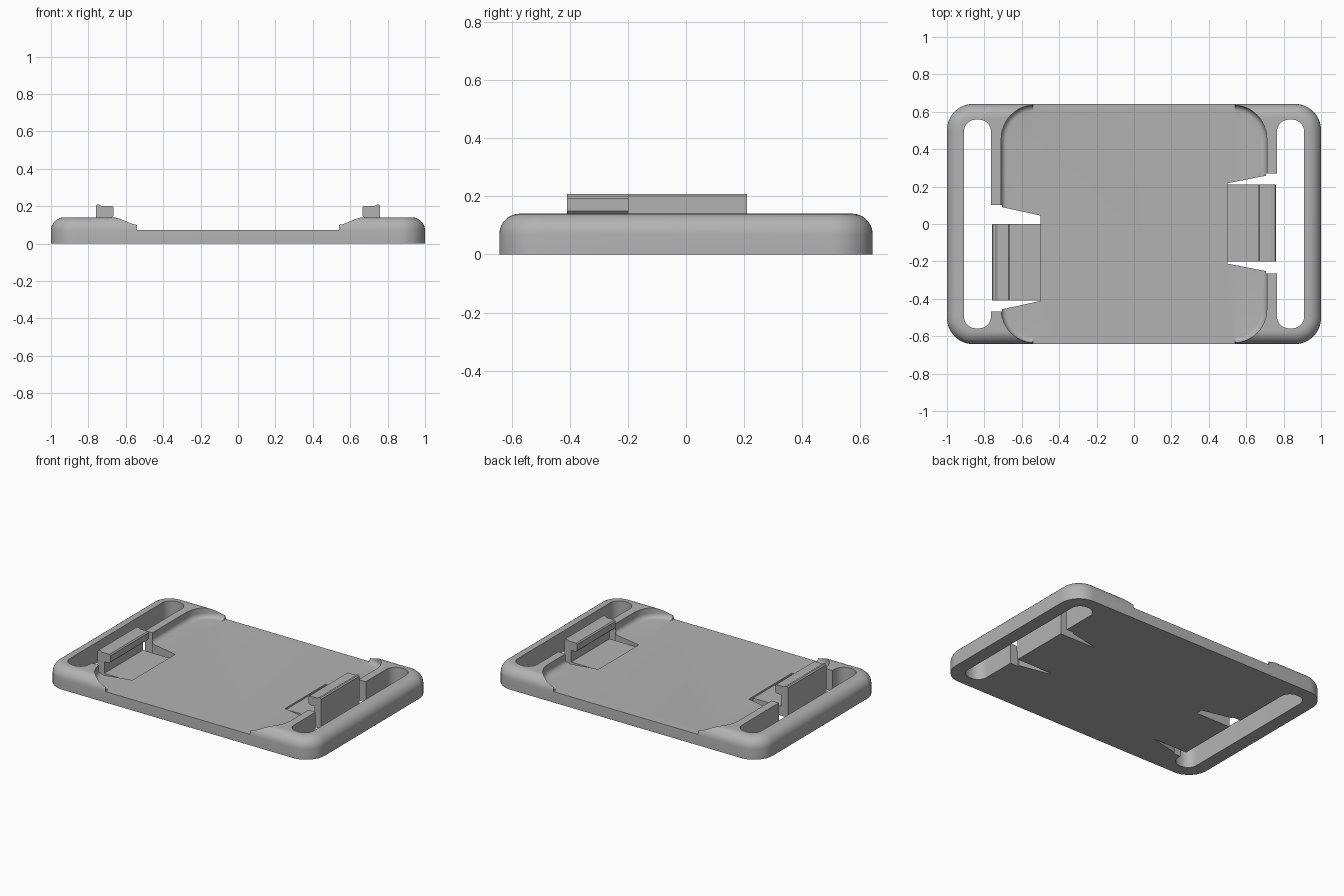
import bpy, bmesh, math

if "Cube" in bpy.data.objects:
    bpy.data.objects.remove(bpy.data.objects["Cube"], do_unlink=True)

grey = bpy.data.materials.new("plain grey")
grey.use_nodes = True
grey.diffuse_color = (0.45, 0.45, 0.45, 1)
grey.node_tree.nodes["Principled BSDF"].inputs["Base Color"].default_value = grey.diffuse_color


def loft(name, rings):
    """Closed solid through a stack of matching point rings."""
    bm = bmesh.new()
    loops = [[bm.verts.new(p) for p in ring] for ring in rings]
    n = len(loops[0])
    for a, b in zip(loops, loops[1:]):
        for i in range(n):
            j = (i + 1) % n
            bm.faces.new((a[i], a[j], b[j], b[i]))
    bm.faces.new(loops[0])
    bm.faces.new(loops[-1])
    bmesh.ops.recalc_face_normals(bm, faces=bm.faces)
    mesh = bpy.data.meshes.new(name)
    bm.to_mesh(mesh)
    bm.free()
    mesh.materials.append(grey)
    obj = bpy.data.objects.new(name, mesh)
    bpy.context.collection.objects.link(obj)
    return obj


def rounded_rect(hx, hy, r, z, cx=0, steps=12):
    pts = []
    corners = ((1, 1), (-1, 1), (-1, -1), (1, -1))
    for k, (sx, sy) in enumerate(corners):
        for i in range(steps + 1):
            t = math.pi / 2 * (k + i / steps)
            pts.append((cx + sx * (hx - r) + r * math.cos(t),
                        sy * (hy - r) + r * math.sin(t), z))
    return pts


def rounded_solid(name, hx, hy, r, levels, cx=0):
    return loft(name, [rounded_rect(hx - d, hy - d, r - d, z, cx) for z, d in levels])


def prism_z(name, outline, z0, z1):
    return loft(name, [[(x, y, z) for x, y in outline] for z in (z0, z1)])


def prism_y(name, outline, y0, y1):
    return loft(name, [[(x, y, z) for x, z in outline] for y in (y0, y1)])


def activate(obj):
    bpy.ops.object.select_all(action='DESELECT')
    obj.select_set(True)
    bpy.context.view_layer.objects.active = obj


def cut(obj, cutter):
    mod = obj.modifiers.new("cut", 'BOOLEAN')
    mod.operation = 'DIFFERENCE'
    mod.solver = 'EXACT'
    mod.object = cutter
    activate(obj)
    bpy.ops.object.modifier_apply(modifier=mod.name)
    bpy.data.objects.remove(cutter, do_unlink=True)


def quarter(steps=8):
    return [math.pi / 2 * i / steps for i in range(steps + 1)]


HEIGHT, FLOOR, ROUND, FILLET = 0.14, 0.073, 0.07, 0.03

# Base plate with a rounded top edge
levels = [(0, 0)] + [(HEIGHT - ROUND + ROUND * math.sin(t), ROUND * (1 - math.cos(t)))
                     for t in quarter()]
plate = rounded_solid("base_plate", 1.0, 0.642, 0.14, levels)

# Shallow tray with filleted corners, open at front and back
levels = [(FLOOR + FILLET * (1 - math.cos(t)), FILLET * (1 - math.sin(t)))
          for t in quarter(6)] + [(0.3, 0)]
cut(plate, rounded_solid("tray_cutter", 0.71, 0.636, 0.18, levels))
opening = [(-0.54, -0.8), (0.54, -0.8), (0.54, 0.8), (-0.54, 0.8)]
cut(plate, prism_z("opening_cutter", opening, FLOOR, 0.3))

# Strap slots at both ends
for side in (-1, 1):
    cut(plate, rounded_solid("slot_cutter", 0.073, 0.558, 0.065,
                             [(-0.1, 0), (0.3, 0)], side * 0.837))

# Each clip: side, notch centre, inner and outer notch half widths, tongue ends
clips = (("left", 1, 0.003, 0.215, 0.267, -0.2, 0.21),
         ("right", -1, -0.183, 0.228, 0.285, -0.41, 0.0))

for label, side, mid, inner, outer, y0, y1 in clips:
    # Tapered notch that frees the tongue from the plate
    half = [(0.5, inner), (0.705, outer - 0.012), (0.705, outer), (0.8, outer)]
    notch = [(side * x, mid + w) for x, w in half]
    notch += [(side * x, mid - w) for x, w in reversed(half)]
    cut(plate, prism_z("notch_cutter", notch, -0.1, 0.3))

    # Springy tongue with upright stem and hooked head
    profile = [(0.5, 0), (0.76, 0), (0.76, 0.2), (0.753, 0.208), (0.742, 0.208),
               (0.73, 0.2), (0.672, 0.2), (0.665, 0.193), (0.665, 0.15),
               (0.675, 0.14), (0.71, 0.14), (0.71, 0.062), (0.5, 0.062)]
    clip = prism_y(label + "_clip", [(side * x, z) for x, z in profile], y0, y1)
    activate(clip)
    bpy.ops.object.shade_smooth_by_angle(angle=math.radians(25))

activate(plate)
bpy.ops.object.shade_smooth_by_angle(angle=math.radians(30))
